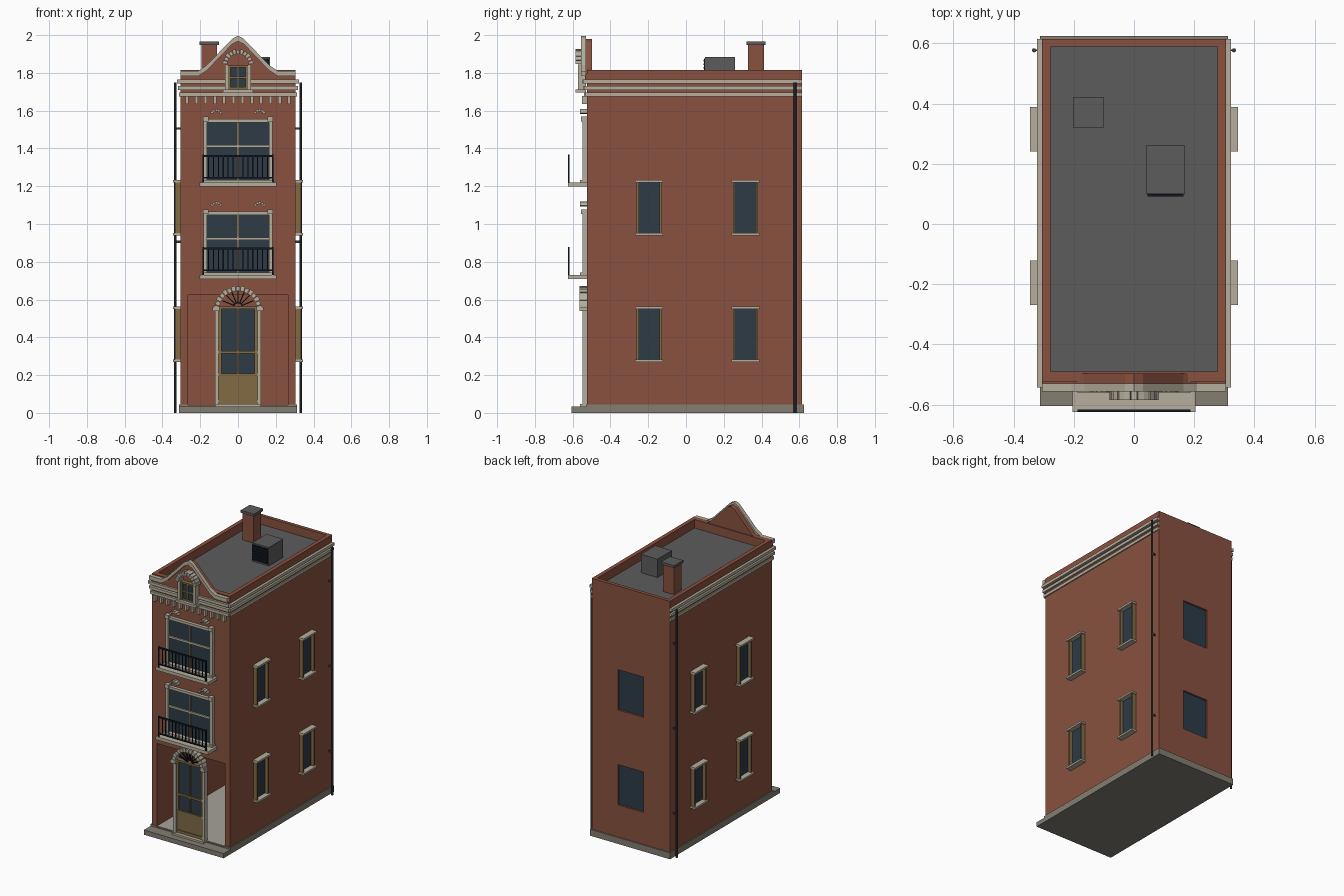
import bpy, bmesh
from math import cos, sin, pi, radians

if "Cube" in bpy.data.objects:
    bpy.data.objects.remove(bpy.data.objects["Cube"], do_unlink=True)


def material(name, r, g, b):
    m = bpy.data.materials.new(name)
    m.use_nodes = True
    m.diffuse_color = (r, g, b, 1)
    m.node_tree.nodes["Principled BSDF"].inputs["Base Color"].default_value = (r, g, b, 1)
    return m


BRICK = material("red brick", .25, .083, .05)
STONE = material("pale stone", .47, .43, .34)
WOOD = material("tan wood", .22, .145, .06)
GLASS = material("dark blue glass", .026, .043, .062)
PLINTH = material("grey stone", .23, .21, .17)
IRON = material("black iron", .006, .01, .015)
ROOF = material("grey roofing", .107, .107, .107)
PIPE = material("dark grey metal", .045, .045, .05)
FLOOR = material("light grey floor", .38, .36, .32)


class Part:
    """Collects boxes and prisms into one named object."""

    def __init__(self, name, mat):
        self.name, self.mat, self.bm = name, mat, bmesh.new()

    def prism(self, points, y0, y1):
        # extrude an x-z outline along y
        verts = [self.bm.verts.new((x, y0, z)) for x, z in points]
        face = self.bm.faces.new(verts)
        moved = bmesh.ops.extrude_face_region(self.bm, geom=[face])["geom"]
        bmesh.ops.translate(self.bm, vec=(0, y1 - y0, 0),
                            verts=[v for v in moved if isinstance(v, bmesh.types.BMVert)])

    def box(self, x0, x1, y0, y1, z0, z1):
        self.prism([(x0, z0), (x1, z0), (x1, z1), (x0, z1)], y0, y1)

    def pair(self, x0, x1, *rest):
        # the same box on both sides
        self.box(x0, x1, *rest)
        self.box(-x1, -x0, *rest)

    def arch(self, cx, cz, r0, r1, y0, y1, count, start=0, end=180, gap=.06):
        # ring of wedge blocks, every second one a little prouder
        step = radians(end - start) / count
        for i in range(count):
            a = radians(start) + i * step + step * gap
            b = a + step * (1 - 2 * gap)
            r = r1 if i % 2 == 0 else r1 - (r1 - r0) * .15
            self.prism([(cx + q * cos(t), cz + q * sin(t))
                        for q, t in ((r0, a), (r, a), (r, b), (r0, b))], y0, y1)

    def done(self):
        bmesh.ops.recalc_face_normals(self.bm, faces=self.bm.faces)
        mesh = bpy.data.meshes.new(self.name)
        self.bm.to_mesh(mesh)
        self.bm.free()
        mesh.materials.append(self.mat)
        ob = bpy.data.objects.new(self.name, mesh)
        bpy.context.collection.objects.link(ob)
        return ob


FRONT, BACK, SIDE = -.525, .615, .305
STOREYS = (.27, .94)

# brick body, hollowed for the entrance, the roof well and the back windows
body = Part("brick_walls", BRICK)
body.box(-SIDE, SIDE, FRONT, BACK, .02, 1.815)
body = body.done()
cutter = Part("wall_cutter", BRICK)
cutter.box(-.265, .265, FRONT - .1, .58, .04, .625)
cutter.box(-.277, .277, -.49, .59, 1.75, 2)
for z in STOREYS:
    cutter.box(-.1, .1, .6, .7, z, z + .285)
cutter = cutter.done()
cutter.hide_render = True
cut = body.modifiers.new("openings", 'BOOLEAN')
cut.object, cut.solver = cutter, 'EXACT'
bpy.context.view_layer.objects.active = body
bpy.ops.object.modifier_apply(modifier=cut.name)
bpy.data.objects.remove(cutter, do_unlink=True)

# plinth, front step and entrance floor
base = Part("plinth", PLINTH)
base.pair(.265, .312, FRONT - .004, .624, 0, .045)
base.box(-.265, .265, FRONT - .004, .624, 0, .038)
base.box(-.265, .265, BACK, .624, .038, .045)
base.box(-.312, .312, -.605, FRONT - .004, 0, .033)
base.done()
floor = Part("entrance_floor", FLOOR)
floor.box(-.265, .265, FRONT, .58, .038, .043)
floor.done()

# flat roof, vent box and chimney
roof = Part("roof", ROOF)
roof.box(-.277, .277, -.49, .59, 1.745, 1.755)
roof.box(.04, .17, .1, .26, 1.755, 1.885)
roof.done()
vent = Part("vent_louvres", IRON)
vent.box(.045, .165, .096, .1, 1.765, 1.875)
for i in range(6):
    vent.box(.045, .165, .092, .097, 1.77 + i * .018, 1.778 + i * .018)
vent.done()
chimney = Part("chimney", BRICK)
chimney.box(-.193, -.11, .328, .412, 1.755, 1.95)
chimney.done()
cap = Part("chimney_cap", ROOF)
cap.box(-.203, -.1, .32, .422, 1.948, 1.965)
cap.done()

# cornice bands round front and sides, with dentils below the front
cornice = Part("cornice", STONE)
for z, out in ((1.675, .008), (1.71, .013), (1.745, .018)):
    cornice.pair(SIDE, SIDE + out, FRONT - out, BACK, z, z + .02)
    cornice.box(-SIDE, SIDE, FRONT - out - .006, FRONT, z, z + .02)
for i in range(12):
    x = -.27 + i * .0491
    cornice.box(x - .008, x + .008, -.55, FRONT, 1.635, 1.678)
cornice.done()

# gable with stone coping
slope = [(.305, 1.795), (.21, 1.795), (.165, 1.825), (.03, 1.965), (0, 1.98)]
outline = slope + [(-x, z) for x, z in reversed(slope[:-1])]
gable = Part("gable", BRICK)
gable.prism([(-SIDE, 1.76), (SIDE, 1.76)] + outline, -.535, -.497)
gable.done()
coping = Part("gable_coping", STONE)
for (xa, za), (xb, zb) in zip(outline, outline[1:]):
    coping.prism([(xa, za - .012), (xa, za + .016), (xb, zb + .016), (xb, zb - .012)],
                 -.557, -.53)
coping.done()

# attic window in the gable
attic = Part("attic_window_surround", STONE)
attic.pair(.052, .07, -.572, -.53, 1.7, 1.845)
attic.box(-.08, .08, -.585, -.53, 1.695, 1.712)
attic.arch(0, 1.845, .056, .082, -.585, -.53, 11)
attic.done()
pane = Part("attic_glass", GLASS)
pane.box(-.052, .052, -.556, -.53, 1.712, 1.83)
pane.done()
sash = Part("attic_window_frame", WOOD)
sash.pair(.04, .052, -.565, -.53, 1.712, 1.84)
sash.box(-.003, .003, -.562, -.53, 1.712, 1.835)
for z in (1.712, 1.77, 1.828):
    sash.box(-.052, .052, -.564, -.53, z, z + .012)
sash.done()

# balcony windows on the two upper floors
for level, z in (("lower", .73), ("upper", 1.22)):
    stone = Part(level + "_window_surround", STONE)
    stone.pair(.163, .183, -.548, FRONT, z, z + .335)
    stone.box(-.183, .183, -.548, FRONT, z + .317, z + .335)
    stone.pair(.155, .185, -.556, FRONT, z + .322, z + .348)
    stone.box(-.163, .163, -.54, FRONT, z + .184, z + .198)
    stone.box(-.205, .205, -.625, FRONT, z - .022, z)
    stone.box(-.19, .19, -.56, FRONT, z, z + .012)
    for cx in (-.115, .115):
        stone.arch(cx, z + .357, .02, .034, -.56, FRONT, 5, 15, 165)
    stone.done()
    pane = Part(level + "_window_glass", GLASS)
    pane.box(-.163, .163, -.53, FRONT, z, z + .317)
    pane.done()
    sash = Part(level + "_window_mullion", WOOD)
    sash.box(-.004, .004, -.537, FRONT, z, z + .317)
    sash.done()
    rail = Part(level + "_balcony_railing", IRON)
    for low, high in ((.02, .028), (.135, .146)):
        rail.box(-.188, .188, -.624, -.616, z + low, z + high)
    for i in range(15):
        x = -.182 + i * .026
        rail.box(x - .003, x + .003, -.622, -.617, z + .02, z + .14)
    rail.pair(.18, .188, -.624, -.616, z, z + .148)
    rail.done()

# entrance door with arched fanlight
surround = Part("door_surround", STONE)
surround.pair(.102, .122, -.548, FRONT + .01, .04, .54)
surround.pair(.097, .135, -.565, FRONT, .54, .56)
surround.arch(0, .545, .1, .128, -.565, FRONT + .01, 15)
surround.box(-.122, .122, -.56, FRONT, .033, .046)
surround.done()
door = Part("door_frame", WOOD)
door.box(-.102, .102, -.536, -.51, .046, .2)
door.pair(.088, .102, -.54, -.51, .2, .55)
door.box(-.005, .005, -.54, -.51, .2, .55)
for z in (.055, .195, .314, .55):
    door.box(-.102, .102, -.542, -.51, z, z + .014)
door.done()
pane = Part("door_glass", GLASS)
pane.box(-.09, .09, -.53, -.515, .2, .55)
pane.done()
fan = Part("fanlight_bars", IRON)
fan.arch(0, .56, .02, .028, -.54, -.525, 8, gap=0)
for i in range(1, 8):
    a = i * pi / 8
    dx, dz = -sin(a) * .003, cos(a) * .003
    reach = .088
    fan.prism([(r * cos(a) + s * dx, .56 + r * sin(a) + s * dz)
               for r, s in ((.02, 1), (reach, 1), (reach, -1), (.02, -1))], -.54, -.53)
fan.done()

# side and back windows
trim = Part("side_window_sills_and_lintels", STONE)
jambs = Part("side_window_jambs", WOOD)
panes = Part("side_and_back_glass", GLASS)
for z in STOREYS:
    panes.box(-.1, .1, .598, .602, z, z + .285)
    for y in (-.195, .315):
        trim.pair(SIDE, .345, y - .074, y + .074, z, z + .013)
        trim.pair(SIDE, .345, y - .074, y + .074, z + .28, z + .293)
        for edge in (y - .067, y + .055):
            jambs.pair(SIDE, .333, edge, edge + .012, z + .013, z + .28)
        panes.pair(SIDE, SIDE + .004, y - .055, y + .055, z + .013, z + .28)
for part in (trim, jambs, panes):
    part.done()

# drainpipes near the back corners
for side, x in (("left", .332), ("right", -.332)):
    bpy.ops.mesh.primitive_cylinder_add(vertices=8, radius=.007, depth=1.75,
                                        location=(x, .577, .875))
    pipe = bpy.context.object
    pipe.name = side + "_drainpipe"
    pipe.data.materials.append(PIPE)
    bpy.ops.object.shade_smooth_by_angle()
brackets = Part("drainpipe_brackets", PIPE)
for z in (.3, .9, 1.5):
    brackets.pair(SIDE, .332, .574, .58, z, z + .012)
brackets.done()
